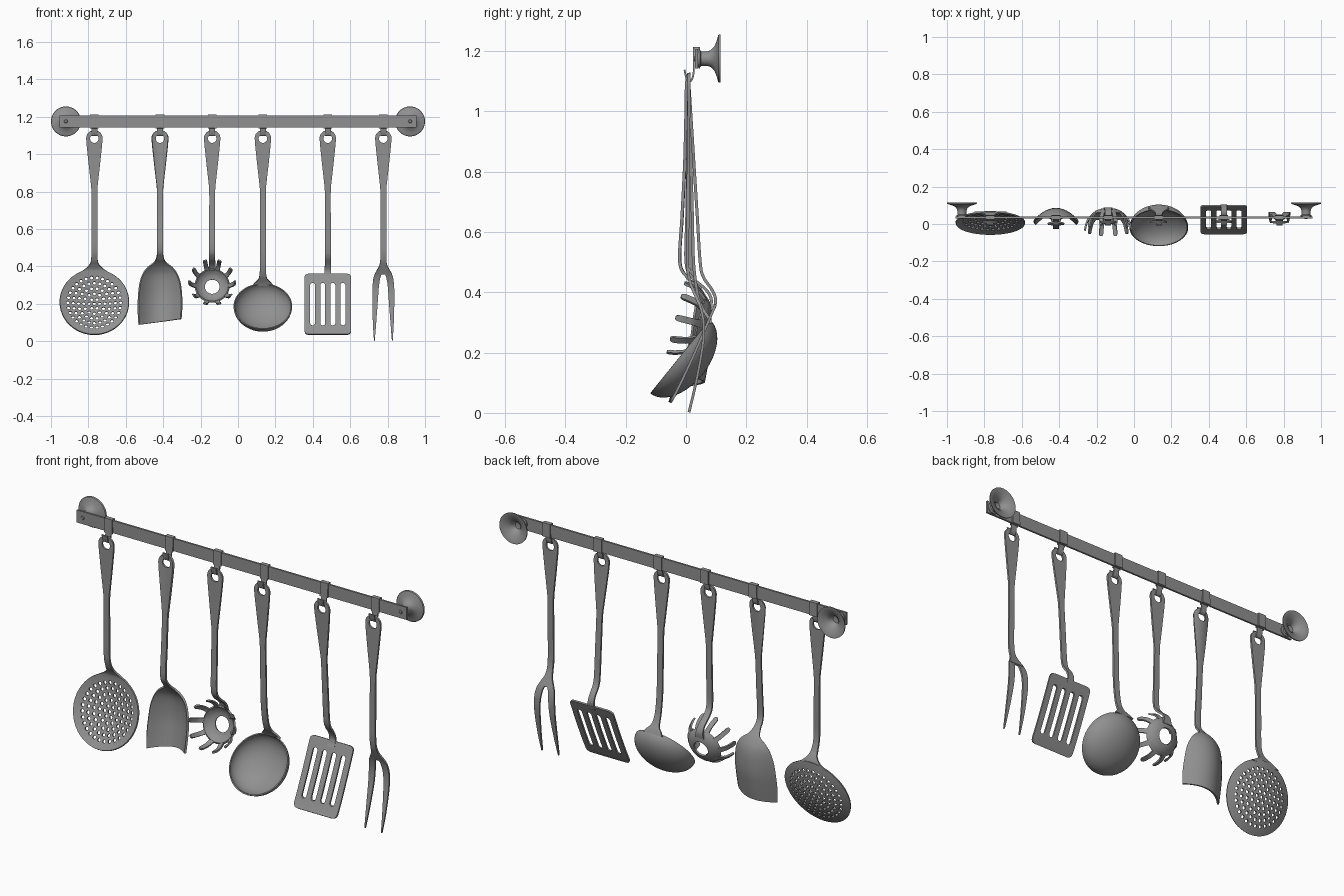
import bpy, bmesh, math
from mathutils import Matrix, Vector

if "Cube" in bpy.data.objects:
    bpy.data.objects.remove(bpy.data.objects["Cube"])

I = Matrix.Identity(4)
STEEL = bpy.data.materials.new("dark_steel")
STEEL.diffuse_color = (0.28, 0.28, 0.28, 1)
STEEL.use_nodes = True
STEEL.node_tree.nodes["Principled BSDF"].inputs["Base Color"].default_value = STEEL.diffuse_color


def new_obj(name, bm, mat=I):
    bmesh.ops.remove_doubles(bm, verts=bm.verts, dist=1e-5)
    bmesh.ops.recalc_face_normals(bm, faces=bm.faces)
    bm.transform(mat)
    me = bpy.data.meshes.new(name)
    bm.to_mesh(me)
    bm.free()
    me.materials.append(STEEL)
    ob = bpy.data.objects.new(name, me)
    bpy.context.scene.collection.objects.link(ob)
    return ob


def finish(ob, thick=0.009, holes=None, mat=I):
    """Thicken a sheet, punch capsule holes (x, z, radius, half length), apply."""
    s = ob.modifiers.new("thick", 'SOLIDIFY')
    s.thickness, s.offset = thick, 0
    cutter = None
    if holes:
        bm = bmesh.new()
        for x, z, r, h in holes:
            pts = []
            for i in range(16):
                a = (i + 0.5) * math.tau / 16
                pts.append((x + r * math.cos(a), z + r * math.sin(a) + math.copysign(h, math.sin(a))))
            f = [bm.verts.new((p, -0.3, q)) for p, q in pts]
            b = [bm.verts.new((p, 0.3, q)) for p, q in pts]
            bm.faces.new(f)
            bm.faces.new(b[::-1])
            for i in range(16):
                j = (i + 1) % 16
                bm.faces.new((f[j], f[i], b[i], b[j]))
        cutter = new_obj("cutter", bm, mat)
        cutter.hide_render = True
        m = ob.modifiers.new("holes", 'BOOLEAN')
        m.operation, m.object = 'DIFFERENCE', cutter
    dg = bpy.context.evaluated_depsgraph_get()
    me = bpy.data.meshes.new_from_object(ob.evaluated_get(dg))
    ob.modifiers.clear()
    ob.data = me
    if cutter:
        bpy.data.objects.remove(cutter)
    return ob


def smooth(rows, n=5):
    """Catmull-Rom resampling of tuples."""
    P = [Vector(r) for r in rows]
    P = [P[0]] + P + [P[-1]]
    out = []
    for a, b, c, d in zip(P, P[1:], P[2:], P[3:]):
        for k in range(n):
            t = k / n
            out.append(b + 0.5 * t * ((c - a) + t * ((2 * a - 5 * b + 4 * c - d) + t * (3 * (b - c) + d - a))))
    return out + [P[-1]]


def sheet(name, rows, x0=0, nx=2, bow=0, shear=0, mat=I):
    """Strip through rows of (z, y, half width, x offset)."""
    bm = bmesh.new()
    grid = []
    for z, y, w, xc in rows:
        line = []
        for i in range(nx + 1):
            x = w * (2 * i / nx - 1)
            dz = shear * x * max(0, 0.35 - z) / 0.25
            line.append(bm.verts.new((x0 + xc + x, y - bow * (x / 0.118) ** 2, z + dz)))
        grid.append(line)
    for a, b in zip(grid, grid[1:]):
        for i in range(nx):
            bm.faces.new((a[i], a[i + 1], b[i + 1], b[i]))
    return new_obj(name, bm, mat)


def revolve(name, prof, mat=I, seg=48):
    """Turn a profile of (radius, y) about the y axis."""
    bm = bmesh.new()
    rings = [[bm.verts.new((r * math.cos(i * math.tau / seg), y, r * math.sin(i * math.tau / seg)))
              for i in range(seg)] for r, y in prof]
    for a, b in zip(rings, rings[1:]):
        for i in range(seg):
            j = (i + 1) % seg
            bm.faces.new((a[i], a[j], b[j], b[i]))
    return new_obj(name, bm, mat)


def place(x, y, z, tilt):
    return Matrix.Translation((x, y, z)) @ Matrix.Rotation(tilt, 4, 'X')


def handle(name, x, lower, **kw):
    """Rounded, pierced grip tapering to a narrow shank, then the lower rows."""
    eye = [(1.085 + 0.043 * math.sin(a), 0.01, 0.043 * math.cos(a) + 0.001, 0)
           for a in [math.radians(d) for d in range(90, -1, -15)]]
    y5 = lower[0][1]
    shank = [(z, 0.01 + (y5 - 0.01) * (1.085 - z) / 0.585, w, 0)
             for z, w in ((1.05, 0.0415), (0.95, 0.031), (0.86, 0.021), (0.8, 0.016), (0.65, 0.016))]
    rows = eye + smooth(shank + [(z, y, w, 0) for z, y, w in lower])
    return finish(sheet(name, rows, x, **kw), 0.01, [(x, 1.083, 0.023, 0)])


# rail, end screws and hollow flared wall mounts
bm = bmesh.new()
bmesh.ops.create_cube(bm, size=1)
new_obj("rail", bm, Matrix.Translation((0, 0.035, 1.175)) @ Matrix.Diagonal((1.91, 0.01, 0.065, 1)))
for sx in (-1, 1):
    at = place(sx * 0.92, 0, 1.175, 0)
    revolve("wall_mount", [(0, 0.04), (0.03, 0.04), (0.03, 0.046), (0.024, 0.05), (0.024, 0.07), (0.028, 0.082),
                           (0.04, 0.094), (0.06, 0.102), (0.078, 0.107), (0.08, 0.11), (0.08, 0.115), (0.075, 0.115),
                           (0.058, 0.108), (0.038, 0.1), (0.025, 0.088), (0.018, 0.072), (0, 0.068)], at)
    revolve("screw", [(0, 0.026), (0.007, 0.027), (0.011, 0.031)], at, 16)

# hooks: clip over the rail, then a narrower upturned lip
XS = (-0.768, -0.417, -0.138, 0.133, 0.48, 0.777)
for x in XS:
    clip = [(1.142, 0.044, 0.023, 0), (1.211, 0.044, 0.023, 0), (1.211, 0.026, 0.023, 0), (1.138, 0.026, 0.023, 0)]
    lip = smooth([(1.137, 0.026, 0.016, 0), (1.115, 0.023, 0.016, 0), (1.101, 0.016, 0.016, 0),
                  (1.101, 0.006, 0.016, 0), (1.115, 0, 0.016, 0), (1.138, -0.005, 0.016, 0)])
    finish(sheet("hook", clip + lip, x), 0.006)

# skimmer: dished disc with rings of holes
x = XS[0]
handle("skimmer_handle", x, [(0.5, 0.015, 0.016), (0.44, 0.03, 0.017), (0.41, 0.048, 0.025),
                             (0.385, 0.06, 0.05), (0.365, 0.062, 0.085)])
at = place(x, 0.005, 0.21, -0.33)
holes = [(0, 0, 0.0085, 0)]
for k in range(1, 6):
    for i in range(6 * k):
        a = i * math.tau / (6 * k)
        holes.append((0.0282 * k * math.cos(a), 0.0282 * k * math.sin(a), 0.0085, 0))
disc = revolve("skimmer_disc", [(0.185 * t / 10, 0.035 * (1 - (t / 10) ** 2)) for t in range(11)], at)
finish(disc, 0.008, holes, at)

# curved turner: handle and bowed blade in one sheet
handle("curved_turner", XS[1], [(0.5, -0.02, 0.016), (0.45, 0.005, 0.018), (0.42, 0.035, 0.032), (0.395, 0.055, 0.064),
                                (0.36, 0.072, 0.09), (0.31, 0.08, 0.107), (0.24, 0.08, 0.115), (0.17, 0.07, 0.116),
                                (0.103, 0.058, 0.112)], nx=12, bow=0.066, shear=0.14)

# pasta server: open dish with ten teeth
x = XS[2]
handle("pasta_server_handle", x, [(0.5, 0, 0.016), (0.45, 0.02, 0.016), (0.41, 0.065, 0.017),
                                  (0.38, 0.083, 0.02), (0.35, 0.082, 0.024)])
at = place(x, 0.07, 0.29, -0.25)
finish(revolve("pasta_server_dish", [(0.04, 0), (0.055, -0.003), (0.07, -0.01), (0.082, -0.02), (0.09, -0.031)], at))
tooth = smooth([(0.078, -0.018, 0.015, 0), (0.094, -0.033, 0.012, 0), (0.109, -0.052, 0.011, 0),
                (0.119, -0.08, 0.011, 0), (0.123, -0.1, 0.01, 0), (0.124, -0.108, 0.005, 0)])
for i in range(10):
    finish(sheet("pasta_server_tooth", tooth, mat=at @ Matrix.Rotation((i + 0.5) * math.tau / 10, 4, 'Y')))

# ladle: tilted bowl
x = XS[3]
handle("ladle_handle", x, [(0.5, 0.025, 0.016), (0.4, 0.037, 0.016), (0.355, 0.051, 0.018),
                           (0.332, 0.064, 0.024), (0.314, 0.075, 0.042), (0.297, 0.083, 0.055)])
bowl = [(0.154 * math.sin(t * math.pi / 28), 0.093 * math.cos(t * math.pi / 28)) for t in range(15)]
finish(revolve("ladle_bowl", bowl, place(x, -0.02, 0.187, -0.68)), 0.006)

# slotted turner: rounded rectangular blade with four slots
x = XS[4]
handle("slotted_turner_handle", x, [(0.5, 0.047, 0.016), (0.45, 0.058, 0.016), (0.41, 0.085, 0.016),
                                    (0.378, 0.098, 0.017), (0.35, 0.094, 0.02), (0.33, 0.083, 0.022)])
blade = [(z, -0.052 + 0.15 * ((z - 0.035) / 0.325) ** 0.9, w, 0) for z, w in
         ((0.36, 0.1), (0.357, 0.114), (0.35, 0.122), (0.338, 0.125), (0.27, 0.125), (0.19, 0.125), (0.11, 0.125),
          (0.058, 0.125), (0.046, 0.122), (0.038, 0.114), (0.035, 0.1))]
finish(sheet("slotted_turner_blade", blade, x), 0.009,
       [(x + d, 0.198, 0.0135, 0.1) for d in (-0.081, -0.027, 0.027, 0.081)])

# fork: shoulders and two mirrored tines
x = XS[5]
handle("fork_handle", x, [(0.5, 0.005, 0.016), (0.44, 0.012, 0.016), (0.405, 0.025, 0.021),
                          (0.38, 0.036, 0.034), (0.358, 0.046, 0.044)])
for s in (-1, 1):
    tine = smooth([(0.37, 0.04, 0.017, 0.023 * s), (0.34, 0.051, 0.018, 0.034 * s), (0.29, 0.059, 0.017, 0.041 * s),
                   (0.22, 0.055, 0.015, 0.044 * s), (0.1, 0.033, 0.009, 0.047 * s), (0.002, 0.01, 0.002, 0.048 * s)])
    finish(sheet("fork_tine", tine, x))

# smooth shading with sharp edges kept
for ob in bpy.context.scene.objects:
    ob.select_set(True)
    bpy.context.view_layer.objects.active = ob
bpy.ops.object.shade_smooth_by_angle(angle=math.radians(35))
